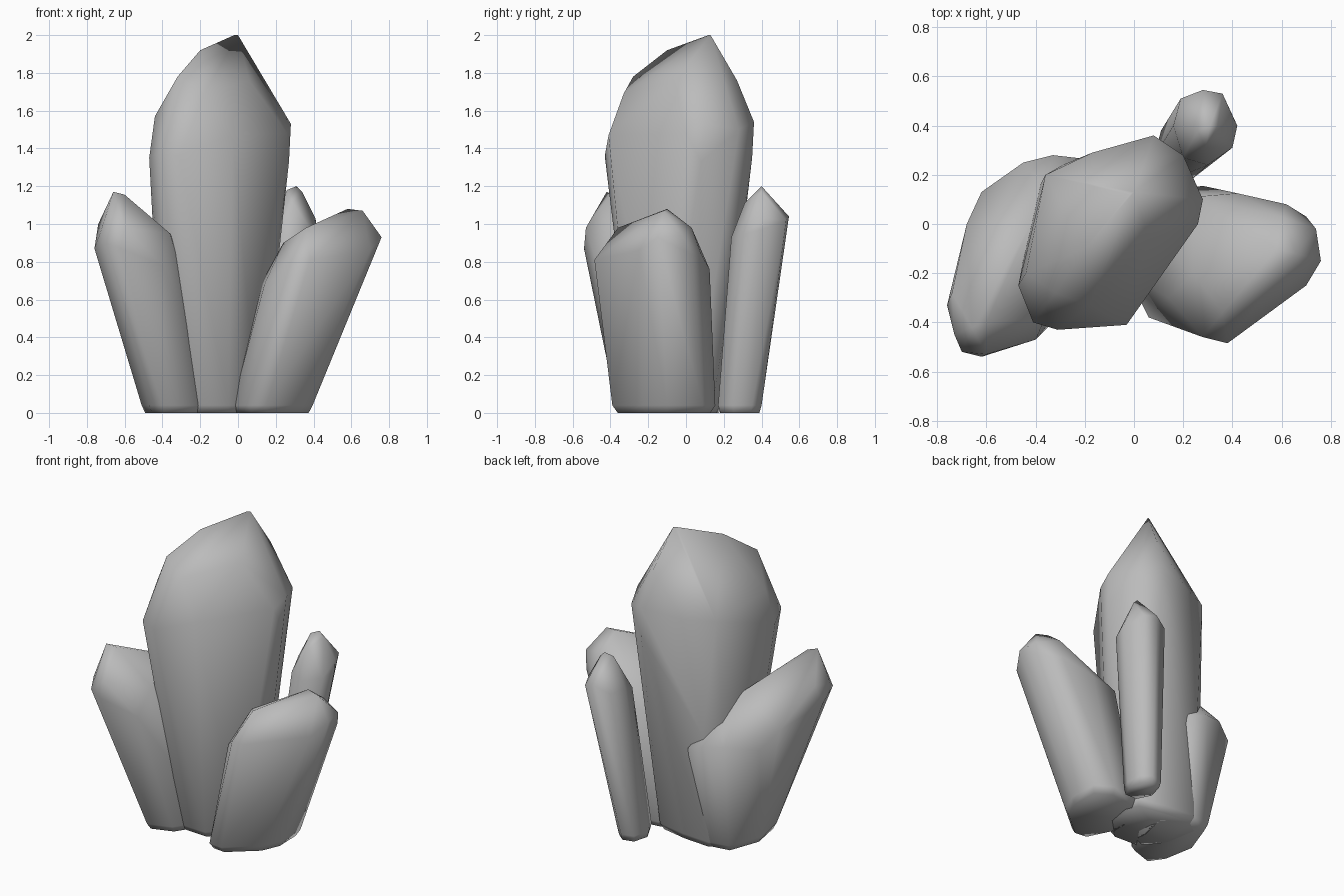
import bpy, bmesh

grey = bpy.data.materials.new("stone_grey")
grey.diffuse_color = (0.5, 0.5, 0.5, 1)


def crystal(name, base, upper):
    """Convex crystal: softened foot outline (x, y) plus shoulder and tip points."""
    cx = sum(p[0] for p in base) / len(base)
    cy = sum(p[1] for p in base) / len(base)
    pts = [(x, y, 0.04) for x, y in base]
    pts += [(cx + (x - cx) * 0.9, cy + (y - cy) * 0.9, 0.0) for x, y in base]
    pts += upper
    bm = bmesh.new()
    for p in pts:
        bm.verts.new(p)
    bmesh.ops.convex_hull(bm, input=bm.verts[:])
    bmesh.ops.delete(bm, geom=[v for v in bm.verts if not v.link_faces], context='VERTS')
    bmesh.ops.dissolve_limit(bm, angle_limit=0.05, verts=bm.verts[:], edges=bm.edges[:])
    bmesh.ops.recalc_face_normals(bm, faces=bm.faces[:])
    for f in bm.faces:
        f.smooth = True
    me = bpy.data.meshes.new(name)
    bm.to_mesh(me)
    bm.free()
    me.materials.append(grey)
    ob = bpy.data.objects.new(name, me)
    bpy.context.collection.objects.link(ob)
    return ob


# Tall central crystal with a sloping ridge, its foot filling the cluster's middle
crystal("main_crystal",
        [(-.36, -.1), (-.24, -.26), (-.05, -.27), (.1, -.12), (.13, .05),
         (.09, .14), (-.1, .18), (-.3, .195), (-.4, .12)],
        [(-.47, -.25, 1.35), (-.41, -.40, 1.38), (-.31, -.43, 1.36),
         (-.03, -.41, 1.47), (.26, 0, 1.48), (.28, .1, 1.53), (.2, .28, 1.5),
         (.08, .36, 1.54), (-.17, .29, 1.5), (-.36, .2, 1.5), (-.44, -.2, 1.57),
         (.27, .08, 1.33), (.08, .35, 1.35), (-.29, .24, .75),
         (-.18, -.33, 1.69), (-.32, -.28, 1.78), (-.2, -.1, 1.92),
         (-.02, .12, 2.0), (0, .13, 2.0), (.05, .27, 1.76), (.06, -.06, 1.76)])

# Broad crystal leaning right
crystal("right_crystal",
        [(.395, -.1), (.34, -.23), (.15, -.39), (.06, -.38), (-.03, -.2),
         (-.03, 0), (.1, .13), (.28, .155), (.39, .09)],
        [(.76, -.15, .93), (.70, -.25, .86), (.38, -.485, .81), (.28, -.46, .8),
         (.14, -.3, .68), (.13, -.1, .7), (.24, .11, .73), (.42, .125, .76),
         (.62, .08, .84), (.70, .03, .84), (.74, -.02, .94), (.36, -.36, .98),
         (.24, -.2, .9), (.58, -.1, 1.08), (.66, -.12, 1.07), (.6, .03, .98)])

# Slab-like crystal leaning left, top sloping down to the back
crystal("left_crystal",
        [(-.51, -.05), (-.47, -.27), (-.4, -.37), (-.25, -.32), (-.1, -.1),
         (-.12, .1), (-.3, .19), (-.43, .17)],
        [(-.76, -.33, .87), (-.74, -.28, 1.0), (-.73, -.45, .95), (-.70, -.52, .9),
         (-.62, -.54, .87), (-.6, -.53, .98), (-.40, -.47, .78), (-.36, -.38, .95),
         (-.68, 0, .8), (-.62, .13, .7), (-.45, .25, .72), (-.33, .28, .7),
         (-.2, .265, .66), (-.42, 0, .99), (-.36, .15, .85),
         (-.66, -.42, 1.17), (-.6, -.4, 1.155)])

# Slim crystal at the back
crystal("back_crystal",
        [(.26, .25), (.25, .35), (.19, .4), (.11, .38), (.08, .27),
         (.13, .17), (.22, .17)],
        [(.42, .4, .97), (.4, .31, .95), (.3, .24, .93), (.2, .27, .95),
         (.16, .4, 1.0), (.19, .51, 1.0), (.28, .545, 1.04), (.36, .53, 1.02),
         (.41, .42, 1.03), (.26, .38, 1.18), (.31, .4, 1.2), (.34, .4, 1.17),
         (.29, .31, 1.11)])
